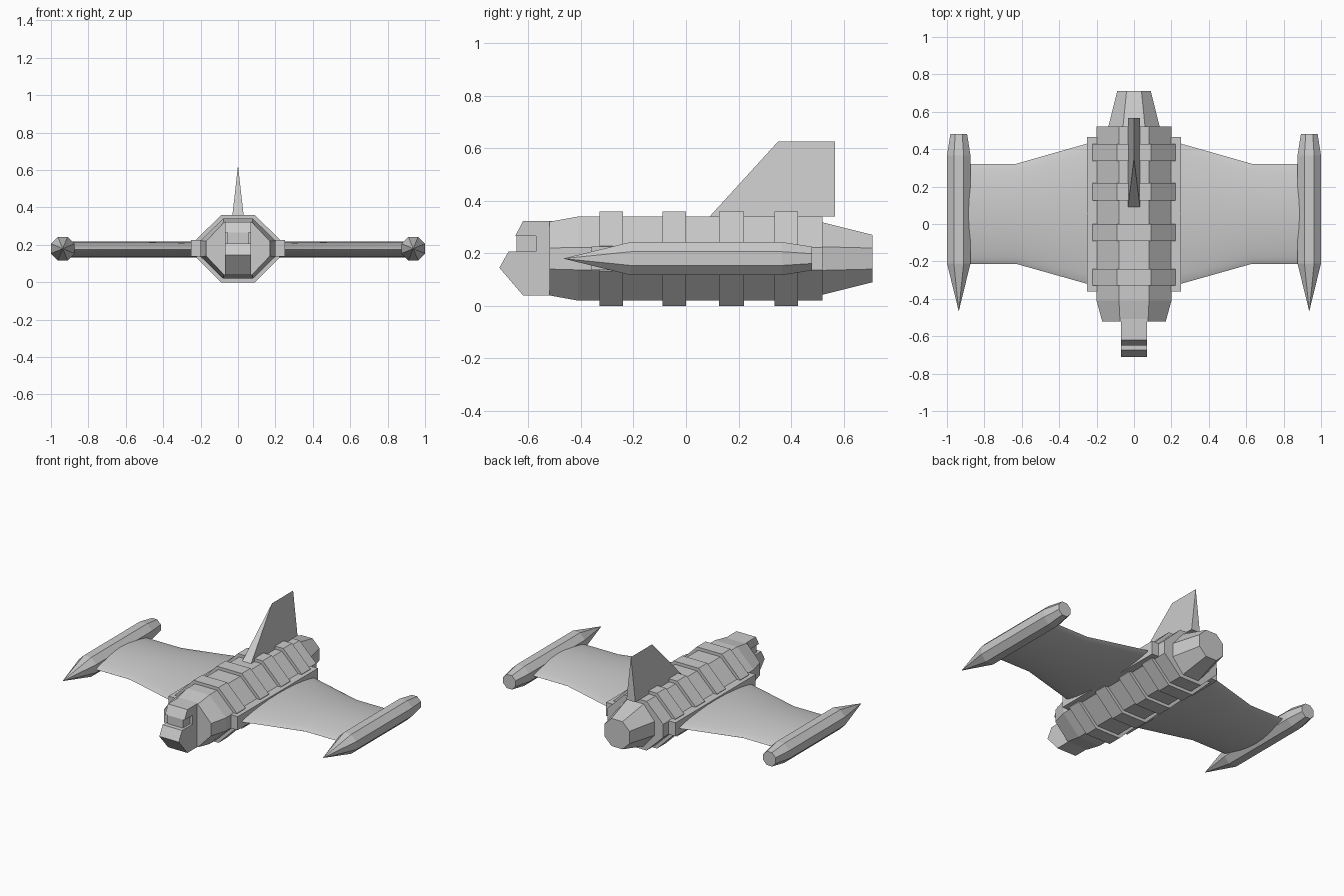
import bpy, math

if "Cube" in bpy.data.objects:
    bpy.data.objects.remove(bpy.data.objects["Cube"])

CZ = 0.18  # height of the ship's centreline


def make(name, verts, faces):
    me = bpy.data.meshes.new(name)
    me.from_pydata(verts, [], faces)
    me.update()
    ob = bpy.data.objects.new(name, me)
    bpy.context.collection.objects.link(ob)
    # consistent outward normals
    import bmesh
    bm = bmesh.new()
    bm.from_mesh(me)
    bmesh.ops.recalc_face_normals(bm, faces=bm.faces)
    bm.to_mesh(me)
    bm.free()
    return ob


def loft(name, rings):
    """Skin a list of equal-length closed rings and cap both ends."""
    n = len(rings[0])
    verts = [v for r in rings for v in r]
    faces = [(k * n + i, k * n + (i + 1) % n, (k + 1) * n + (i + 1) % n, (k + 1) * n + i)
             for k in range(len(rings) - 1) for i in range(n)]
    faces += [tuple(range(n)), tuple(range((len(rings) - 1) * n, len(rings) * n))]
    return make(name, verts, faces)


def octagon(y, w, h, tw, sh, cx=0.0):
    """Octagon in xz: half width w, half height h, flat top tw, flat side sh."""
    pts = [(w, sh), (tw, h), (-tw, h), (-w, sh), (-w, -sh), (-tw, -h), (tw, -h), (w, -sh)]
    return [(cx + x, y, CZ + z) for x, z in pts]


def prism(name, profile, hw):
    """Extrude a yz profile across x."""
    return loft(name, [[(s * hw, y, z) for y, z in profile] for s in (-1, 1)])


def box(name, x0, x1, y0, y1, z0, z1):
    return loft(name, [[(x, y0, z0), (x, y1, z0), (x, y1, z1), (x, y0, z1)] for x in (x0, x1)])


# Fuselage and tapered engine tail
loft("fuselage", [octagon(-0.52, 0.17, 0.14, 0.075, 0.04),
                  octagon(-0.41, 0.20, 0.16, 0.08, 0.043),
                  octagon(0.52, 0.20, 0.16, 0.08, 0.043)])
loft("engine_tail", [octagon(0.51, 0.14, 0.14, 0.06, 0.045),
                     octagon(0.71, 0.09, 0.09, 0.04, 0.04)])

# Raised bands around the fuselage
for i, (a, b) in enumerate([(-0.33, -0.24), (-0.09, 0.0), (0.125, 0.22), (0.337, 0.427)]):
    loft(f"hull_band_{i + 1}", [octagon(y, 0.223, 0.18, 0.09, 0.048) for y in (a, b)])

# Cockpit nose: lower block, recessed window, roof and rear block
prism("nose_lower", [(-0.50, 0.04), (-0.62, 0.04), (-0.71, 0.145), (-0.675, 0.207), (-0.50, 0.207)], 0.07)
prism("nose_roof", [(-0.50, 0.265), (-0.65, 0.265), (-0.62, 0.322), (-0.50, 0.322)], 0.07)
box("nose_rear", -0.07, 0.07, -0.57, -0.50, 0.207, 0.265)
box("cockpit_window", -0.055, 0.055, -0.645, -0.56, 0.205, 0.267)

# Tail fin: wedge with a sharp top ridge
make("tail_fin",
     [(-0.032, 0.09, 0.34), (0.032, 0.09, 0.34), (0.032, 0.567, 0.34), (-0.032, 0.567, 0.34),
      (0, 0.35, 0.625), (0, 0.567, 0.625)],
     [(0, 1, 2, 3), (0, 1, 4), (1, 2, 5, 4), (2, 3, 5), (3, 0, 4, 5)])


def wing_section(x, y0, y1, n=12, half=0.042):
    """Lens-shaped aerofoil ring."""
    prof = [((1 - math.cos(math.pi * i / n)) / 2) for i in range(n + 1)]
    up = [(x, y0 + (y1 - y0) * t, CZ - 0.005 + half * math.sin(math.pi * t) ** 0.7 if 0 < t < 1 else CZ - 0.005)
          for t in prof]
    lo = [(x, y, 2 * (CZ - 0.005) - z) for x, y, z in up[-2:0:-1]]
    return up + lo


for side, s in (("left", -1), ("right", 1)):
    # Root rail along the hull
    box(f"{side}_wing_rail", s * 0.16, s * 0.25, -0.36, 0.465, 0.137, 0.225)
    # Wing
    wing = loft(f"{side}_wing", [wing_section(s * 0.20, -0.33, 0.445),
                                 wing_section(s * 0.25, -0.32, 0.43),
                                 wing_section(s * 0.63, -0.213, 0.322),
                                 wing_section(s * 0.93, -0.213, 0.322)])
    bpy.context.view_layer.objects.active = wing
    bpy.ops.object.select_all(action='DESELECT')
    wing.select_set(True)
    bpy.ops.object.shade_smooth_by_angle(angle=math.radians(40))
    # Wing-tip pod with a pointed front
    k = math.tan(math.pi / 8)
    loft(f"{side}_tip_pod", [octagon(y, r, r, r * k, r * k, s * 0.937)
                             for y, r in [(-0.465, 0.0005), (-0.21, 0.063), (0.365, 0.063), (0.48, 0.045)]])
